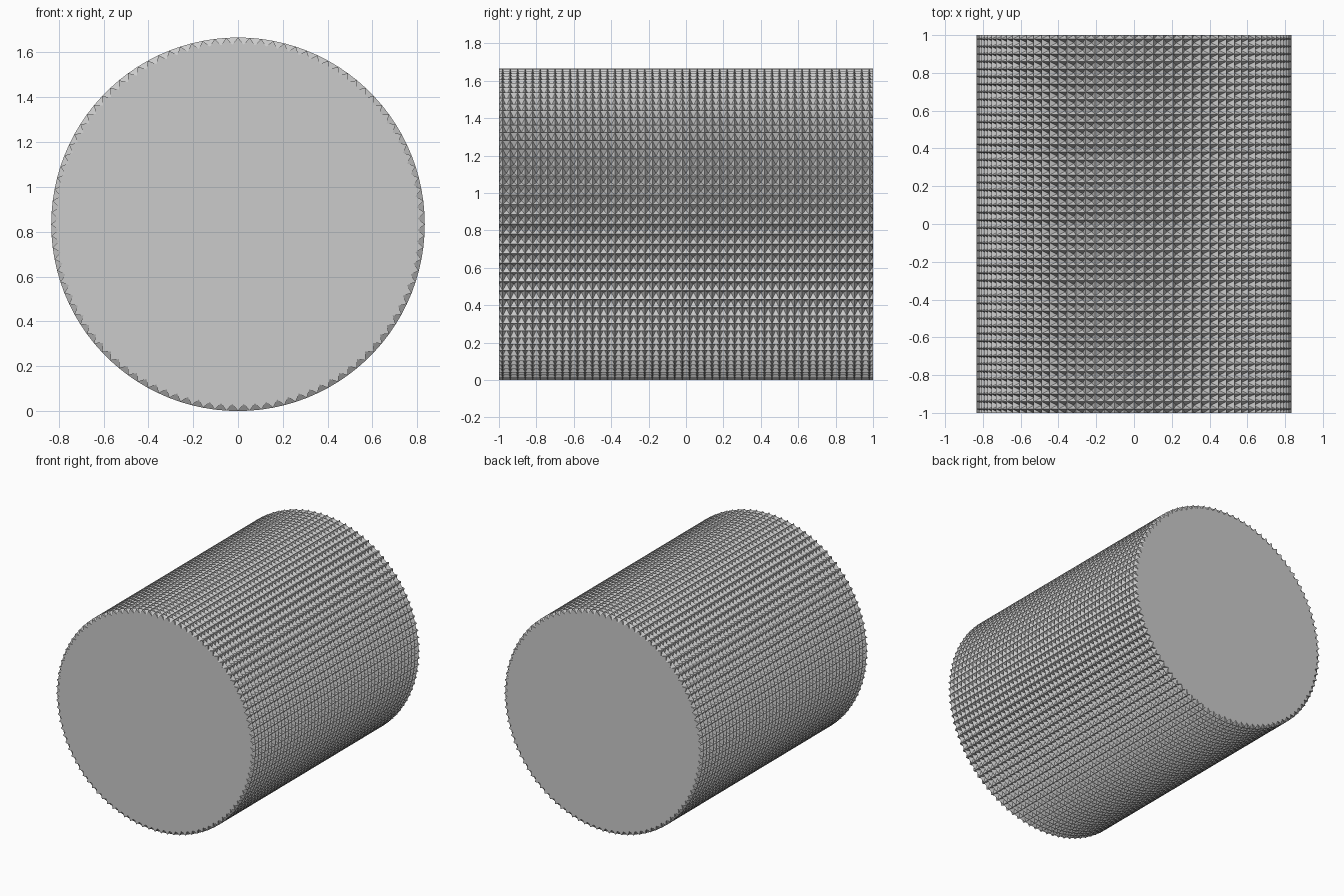
import bpy
import bmesh
from mathutils import Matrix, Vector

default_cube = bpy.data.objects.get("Cube")
if default_cube:
    bpy.data.objects.remove(default_cube, do_unlink=True)

RADIUS = 0.8333
LENGTH = 2.0
AROUND = 100      # pits around the barrel
ALONG = 50        # pits along the barrel
DEPTH = 0.031
PITCH = LENGTH / ALONG

bm = bmesh.new()

# Barrel wall: stacked rings, half a cell longer than needed at each end
start = Matrix.Translation((0, -(LENGTH + PITCH) / 2, RADIUS)) @ Matrix.Rotation(1.5707963, 4, 'X')
ring = bmesh.ops.create_circle(bm, segments=AROUND, radius=RADIUS, matrix=start)
edges = list({e for v in ring["verts"] for e in v.link_edges})
for _ in range(ALONG + 1):
    made = bmesh.ops.extrude_edge_only(bm, edges=edges)["geom"]
    verts = [g for g in made if isinstance(g, bmesh.types.BMVert)]
    bmesh.ops.translate(bm, verts=verts, vec=(0, PITCH, 0))
    new_verts = set(verts)
    edges = [g for g in made if isinstance(g, bmesh.types.BMEdge)
             and all(v in new_verts for v in g.verts)]

# Make every wall face point away from the axis
for face in bm.faces:
    face.normal_update()
    outward = face.calc_center_median() - Vector((0, 0, RADIUS))
    outward.y = 0
    if face.normal.dot(outward) < 0:
        face.normal_flip()

# Knurling: each cell becomes a four-sided pyramidal pit
bmesh.ops.poke(bm, faces=bm.faces[:], offset=-DEPTH, center_mode='MEAN')

# Trim both ends through the pits, leaving notched rims, and cap them
for side in (-1, 1):
    bmesh.ops.bisect_plane(bm, geom=bm.verts[:] + bm.edges[:] + bm.faces[:], dist=0.0001,
                           plane_co=(0, side * LENGTH / 2, 0), plane_no=(0, side, 0),
                           clear_outer=True)
bmesh.ops.holes_fill(bm, edges=[e for e in bm.edges if e.is_boundary], sides=0)
bmesh.ops.recalc_face_normals(bm, faces=bm.faces[:])

mesh = bpy.data.meshes.new("knurled_cylinder")
bm.to_mesh(mesh)
bm.free()
knurled_cylinder = bpy.data.objects.new("knurled_cylinder", mesh)
bpy.context.collection.objects.link(knurled_cylinder)
